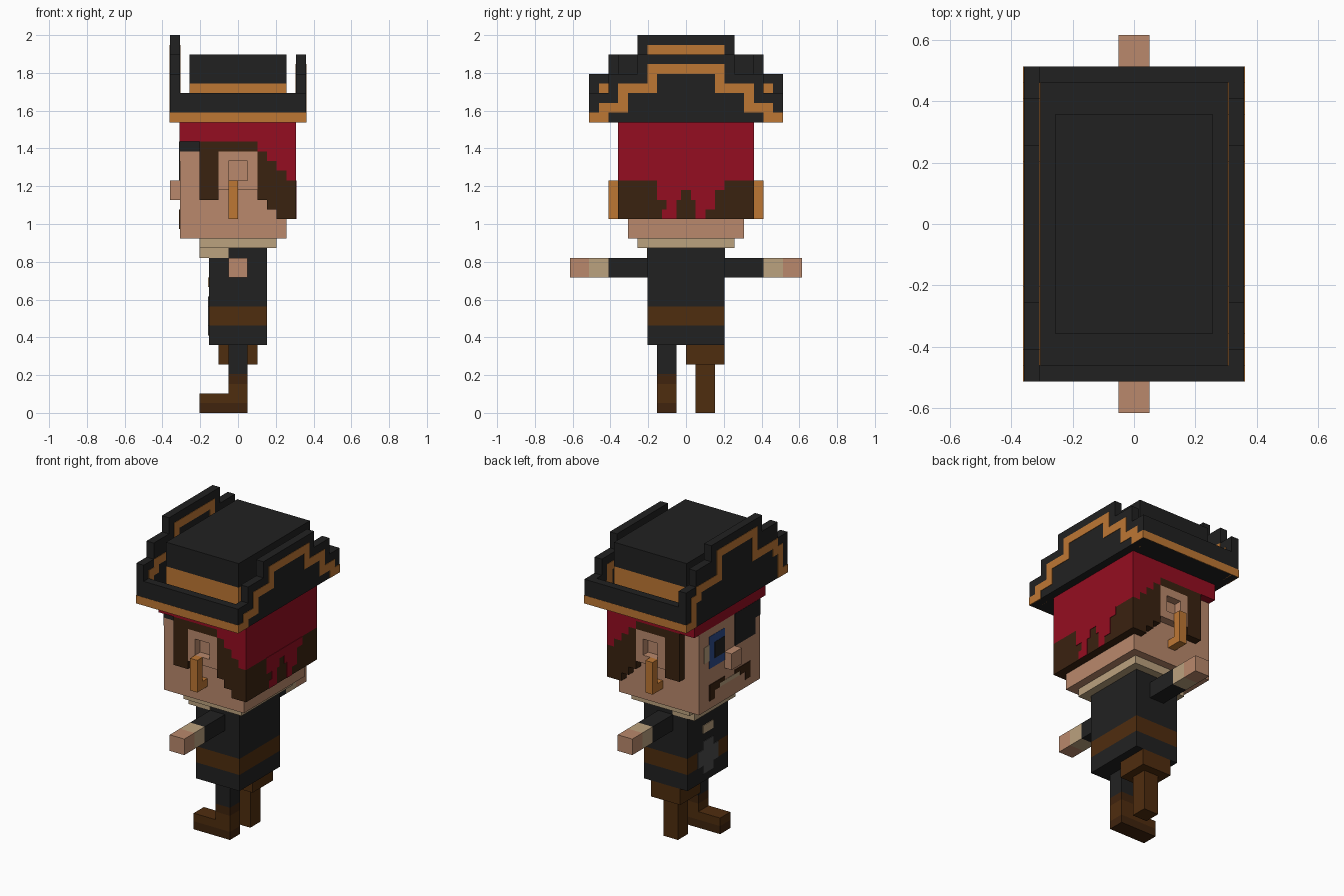
import bpy
import bmesh
from mathutils import Vector

cube = bpy.data.objects.get("Cube")
if cube:
    bpy.data.objects.remove(cube, do_unlink=True)

U = 2 / 39      # one block of the grid
T = 0.08        # thickness of painted plates, in blocks


def material(name, r, g, b):
    m = bpy.data.materials.new(name)
    m.use_nodes = True
    m.diffuse_color = (r, g, b, 1)
    m.node_tree.nodes["Principled BSDF"].inputs["Base Color"].default_value = (r, g, b, 1)
    return m


BLACK = material("black cloth", 0.0152, 0.0152, 0.0152)
RED = material("red scarf", 0.30, 0.004, 0.015)
SKIN = material("skin", 0.49, 0.25, 0.15)
GOLD = material("gold trim", 0.515, 0.185, 0.034)
BROWN = material("brown leather", 0.078, 0.026, 0.0045)
DARK = material("dark leather", 0.05, 0.017, 0.004)
HAIR = material("dark hair", 0.042, 0.016, 0.005)
TAN = material("tan linen", 0.50, 0.36, 0.21)
GREY = material("grey metal", 0.07, 0.07, 0.07)
BLUE = material("blue eye", 0.026, 0.07, 0.26)


def blocks(name, mat, boxes, mirror=False):
    """One object from boxes (x0, x1, y0, y1, z0, z1), optionally mirrored in y."""
    if mirror:
        boxes = boxes + [(a, b, -d, -c, e, f) for a, b, c, d, e, f in boxes]
    bm = bmesh.new()
    for x0, x1, y0, y1, z0, z1 in boxes:
        verts = bmesh.ops.create_cube(bm, size=1)["verts"]
        size = Vector((x1 - x0, y1 - y0, z1 - z0))
        mid = Vector((x0 + x1, y0 + y1, z0 + z1)) / 2
        for v in verts:
            v.co = Vector([v.co[i] * size[i] + mid[i] for i in range(3)]) * U
    mesh = bpy.data.meshes.new(name)
    bm.to_mesh(mesh)
    bm.free()
    mesh.materials.append(mat)
    ob = bpy.data.objects.new(name, mesh)
    bpy.context.collection.objects.link(ob)
    return ob


def plates_x(name, mat, x, rects, mirror=False, t=T):
    """Thin plates (y0, y1, z0, z1) on a wall facing along x."""
    return blocks(name, mat, [(x - t, x + t, *r) for r in rects], mirror)


def side_layer(name, mat, rects):
    """One-block layer (x0, x1, z0, z1) on both sides of the head."""
    return blocks(name, mat, [(a, b, 6, 7, c, d) for a, b, c, d in rects], True)


# Legs: booted left leg, peg for the right leg
blocks("left_trouser", BLACK, [(-1, 1, -3, -1, 4, 7)])
blocks("left_boot", BROWN, [(-1, 1, -3, -1, 1, 3), (-4, -1, -3, -1, 1, 2)])
blocks("left_boot_sole_and_cuff", DARK, [(-4, 1, -3, -1, 0, 1), (-1, 1, -3, -1, 3, 4)])
blocks("right_peg_leg", BROWN, [(-1, 1, 1, 3, 0, 5), (-2, 2, 0, 4, 5, 7)])

# Coat with belt, buckle and shirt
blocks("coat", BLACK, [(-3, 3, -4, 4, 7, 9), (-3, 3, -4, 4, 11, 17)])
blocks("belt", BROWN, [(-3, 3, -4, 4, 9, 11)])
plates_x("buckle", GREY, -3, [(-2, 2, 9, 11), (-1, 1, 8, 9), (-1, 1, 11, 12)])
plates_x("shirt_patch", TAN, -3, [(-1, 1, 13, 14)])
blocks("collar", TAN, [(-4, 4, -5, 5, 17, 18), (-4, -1, -4.04, 4.04, 16, 17)])

# Arms
blocks("sleeves", BLACK, [(-1, 1, 4, 8, 14, 16)], True)
blocks("cuffs", TAN, [(-1, 1, 8, 10, 14, 16)], True)
blocks("hands", SKIN, [(-1, 1, 10, 12, 14, 16)], True)

# Head, nose and ears with a hollow in the middle
blocks("head", SKIN, [(-6, 5, -6, 6, 18, 30)])
blocks("nose", SKIN, [(-7, -6, -1, 1, 22, 24)])
side_layer("ears", SKIN, [(-2, -1, 23, 27), (1, 2, 23, 27), (-1, 1, 23, 24), (-1, 1, 26, 27)])
blocks("earrings", GOLD, [(-1, 0, 7, 8, 20, 24), (-1, 0, 6, 7, 20, 21)], True)

# Hair and scarf
side_layer("side_hair", HAIR, [(-4, -2, 22, 28), (-2, 2, 27, 28), (2, 3, 22, 27),
                               (3, 4, 21, 26), (4, 5, 20, 25)])
blocks("back_hair", HAIR, [(5, 6, -7, 7, 20, 24)])
side_layer("scarf_sides", RED, [(-6, 5, 28, 30), (2, 3, 27, 28), (3, 4, 26, 28), (4, 5, 25, 28)])
blocks("scarf_back", RED, [(5, 6, -7, 7, 24, 30)])
plates_x("scarf_front", RED, -6, [(-7, 7, 28, 30)], t=0.05)
plates_x("scarf_points", RED, 6, [(-3, 4, 23, 24), (-3, -0.5, 22, 23), (-2, -1, 21, 22),
                                  (-2.5, -1, 20, 21), (0.5, 3, 22, 23), (1, 3, 21, 22),
                                  (1, 2, 20, 21)], t=0.05)

# Face
plates_x("eye_iris", BLUE, -6, [(1, 4, 23, 27)], t=0.04)
plates_x("eye_pupil", BLACK, -6, [(1, 3, 24, 26)])
plates_x("eye_white", TAN, -6, [(4, 5, 24, 26)], t=0.04)
plates_x("eye_patch", BLACK, -6, [(-5, -1, 24, 28), (-6, -5, 26, 28)])
blocks("eye_patch_strap", BLACK, [(-6, -4, -6 - T, -6 + T, 27, 28)])
plates_x("moustache", HAIR, -6, [(2, 4, 20, 21), (3, 4, 19, 20), (1, 2, 20.5, 21)], True)
plates_x("mouth", TAN, -6, [(-2, 2, 20, 20.5)], t=0.04)

# Hat: floor, rims and crown
blocks("hat_brim", BLACK, [(-7, 7, -10, 10, 30, 31), (-6, 6, -10, -9, 31, 33),
                           (-6, 6, 9, 10, 31, 33)])
blocks("hat_brim_trim", GOLD, [(-7, 7, 10 - T, 10 + T / 4, 30, 31)], True)
blocks("hat_crown", BLACK, [(-5, 5, -7, 7, 34, 37)])
blocks("hat_band", GOLD, [(-5, 5, -7, 7, 31, 34)])

# Stepped flaps; the front one stands two blocks taller
for name, x0, rise in (("front_flap", -7, 2), ("back_flap", 6, 0)):
    blocks(name, BLACK, [(x0, x0 + 1, -10, 10, 31, 33 + rise),
                         (x0, x0 + 1, -8, 8, 33 + rise, 35 + rise),
                         (x0, x0 + 1, -5, 5, 35 + rise, 37 + rise)])

# Stepped trim on both faces of each flap
front_trim = [(0, 4, 37, 38), (3, 4, 34, 37), (4, 8, 34, 35), (7, 9, 33, 34),
              (8, 9, 31, 33), (8, 10, 30, 31)]
back_trim = [(0, 4, 35, 36), (3, 4, 33, 35), (4, 7, 33, 34), (6, 7, 32, 33),
             (6, 9, 31, 32), (8, 10, 30, 31)]
for name, xs, rects in (("front_flap_trim", (-7, -6), front_trim),
                        ("back_flap_trim", (6, 7), back_trim)):
    for side, x in zip(("low", "high"), xs):
        plates_x(name + "_" + side, GOLD, x, rects, True, t=0.05)
